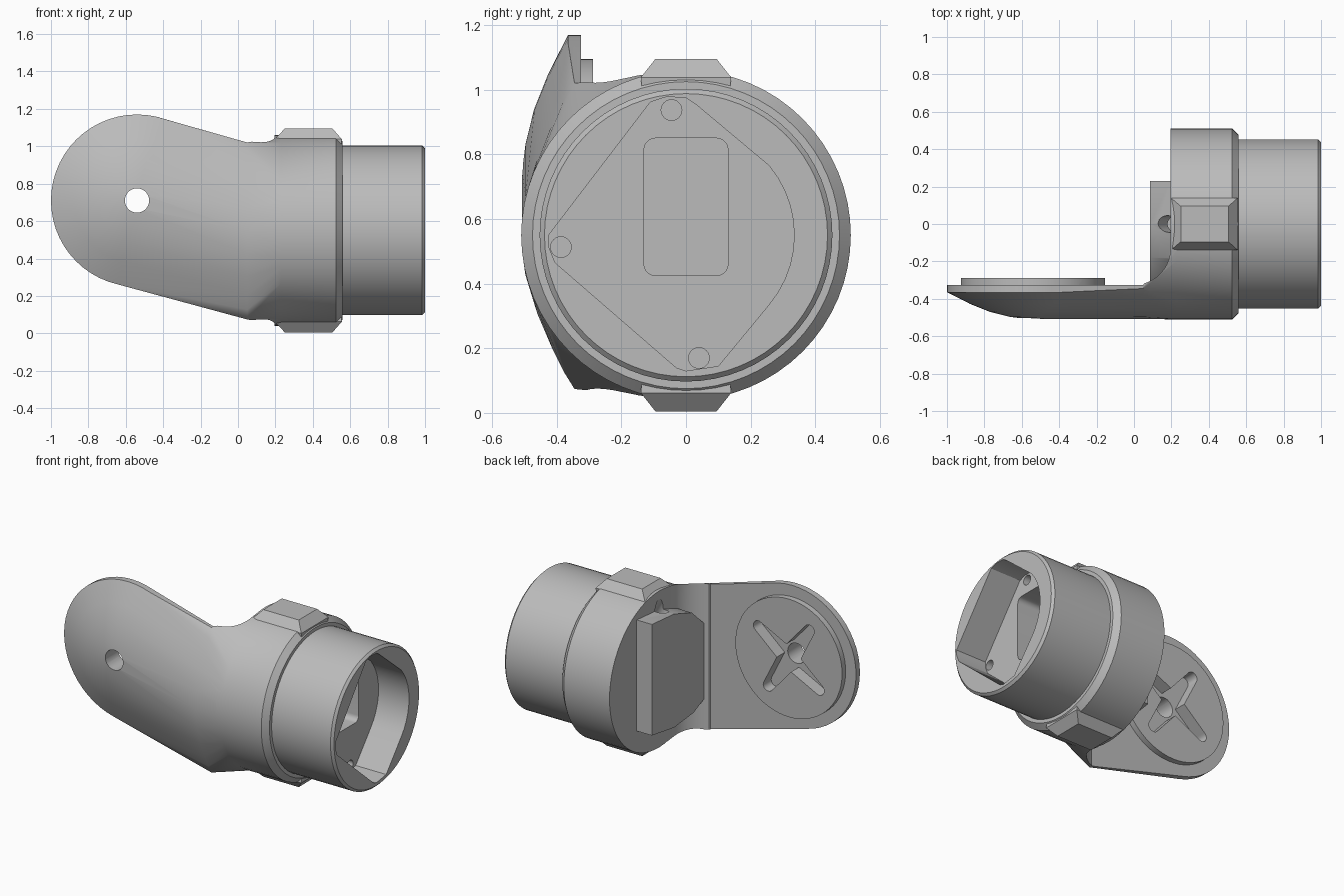
import bpy, bmesh
from math import sin, cos, pi, radians, sqrt
from mathutils import Vector

if "Cube" in bpy.data.objects:
    bpy.data.objects.remove(bpy.data.objects["Cube"])

CZ = 0.55                      # height of the tube axis
HX, HZ = -0.54, 0.71           # centre of the horn mount
BACK = -0.325                  # rear face of the arm

grey = bpy.data.materials.new("plain grey")
grey.use_nodes = True
grey.diffuse_color = (0.5, 0.5, 0.5, 1)
grey.node_tree.nodes["Principled BSDF"].inputs["Base Color"].default_value = (0.5, 0.5, 0.5, 1)


def hull(name, points):
    """Convex solid around the points."""
    bm = bmesh.new()
    for p in points:
        bm.verts.new(p)
    res = bmesh.ops.convex_hull(bm, input=bm.verts)
    spare = [g for g in res["geom_interior"] + res["geom_unused"]
             if isinstance(g, bmesh.types.BMVert)]
    bmesh.ops.delete(bm, geom=list(set(spare)), context="VERTS")
    bmesh.ops.dissolve_limit(bm, angle_limit=0.002, verts=bm.verts, edges=bm.edges)
    bmesh.ops.recalc_face_normals(bm, faces=bm.faces)
    mesh = bpy.data.meshes.new(name)
    bm.to_mesh(mesh)
    bm.free()
    mesh.materials.append(grey)
    ob = bpy.data.objects.new(name, mesh)
    bpy.context.collection.objects.link(ob)
    return ob


def circle(r, u=0, v=0, n=64):
    return [(u + r * cos(2 * pi * i / n), v + r * sin(2 * pi * i / n)) for i in range(n)]


def along_x(profile, a, b):
    return [(x, y, z) for x in (a, b) for y, z in profile]


def along_y(profile, a, b):
    return [(x, y, z) for y in (a, b) for x, z in profile]


def combine(target, tool, operation):
    mod = target.modifiers.new("combine", "BOOLEAN")
    mod.operation, mod.solver, mod.object = operation, "EXACT", tool
    bpy.context.view_layer.objects.active = target
    bpy.ops.object.modifier_apply(modifier=mod.name)
    bpy.data.objects.remove(tool)


def cut(target, points):
    combine(target, hull("cutter", points), "DIFFERENCE")


def ring(r, x):
    return [(x, y, z) for y, z in circle(r, 0, CZ)]


# Collar with chamfered edge, and the narrower tube
body = hull("joint_body", ring(0.51, 0.195) + ring(0.51, 0.525) + ring(0.475, 0.56))
combine(body, hull("tube", ring(0.453, 0.5) + ring(0.453, 0.985) + ring(0.438, 1.0)), "UNION")

# Raised tabs above and below the collar
for s in (1, -1):
    tab = [(x, y, CZ + s * h) for x0, x1, w, h in
           ((0.22, 0.54, 0.12, 0.3), (0.197, 0.555, 0.14, 0.488), (0.25, 0.505, 0.095, 0.545))
           for x in (x0, x1) for y in (-w, w)]
    combine(body, hull("tab", tab), "UNION")

# Domed arm sweeping into the collar
dome = [(x, y, z) for r, y in
        ((0.46, BACK), (0.46, -0.365), (0.335, -0.428), (0.23, -0.47), (0.12, -0.497), (0.04, -0.507))
        for x, z in circle(r, HX, HZ, 56)]
neck = [(0.05, y, 0.547 + s * w) for w, y in
        ((0.473, BACK), (0.473, -0.345), (0.42, -0.378), (0.345, -0.415), (0.24, -0.46),
         (0.12, -0.497), (0.0, -0.508)) for s in (1, -1)]
half_ring = [p for p in ring(0.51, 0.23) if p[1] < 0.01]
arm = hull("arm", dome + neck)
combine(arm, hull("neck", neck + half_ring), "UNION")

# Rounded inside corner between arm and collar
corner = [(0.195 * sin(i * pi / 32), -0.13 - 0.195 * cos(i * pi / 32)) for i in range(17)]
corner += [(0.195, 0.6), (-1.2, 0.6), (-1.2, BACK)]
cut(arm, [(x, y, z) for z in (-0.2, 1.4) for x, y in corner])
combine(body, arm, "UNION")

# Motor housing on the inner face
housing = [(0.23, 0.235), (0.0, 0.2), (-0.2, 0.22), (-0.31, 0.27),
           (-0.31, 0.76), (-0.18, 0.88), (0.0, 0.94), (0.23, 0.96)]
combine(body, hull("housing", along_x(housing, 0.085, 0.25)), "UNION")

# Open pocket in the tube end
pocket = [(-0.11, 0.962), (-0.06, 0.978), (0.0, 0.975), (0.03, 0.955), (-0.425, 0.55),
          (-0.425, 0.515), (-0.405, 0.465), (-0.03, 0.14), (0.0, 0.13), (0.1, 0.145)]
pocket += [(0.335 * cos(a), CZ + 0.335 * sin(a)) for a in
           [radians(d) for d in range(-40, 41, 8)]]
cut(body, along_x(pocket, 0.78, 1.1))

# Rounded rectangular motor slot
slot = [p for u in (-0.095, 0.095) for v in (0.46, 0.815) for p in circle(0.035, u, v, 20)]
cut(body, along_x(slot, 0.11, 0.85))

# Screw holes in the pocket floor
for y, z in ((-0.387, 0.513), (-0.045, 0.937), (0.04, 0.17)):
    cut(body, along_x(circle(0.032, y, z, 24), 0.66, 0.85))

# Slanted cable hole
start, end = Vector((0.27, 0, 0.78)), Vector((0.13, 0, 1.03))
axis = (end - start).normalized()
side = axis.cross(Vector((0, 1, 0)))
cut(body, [c + side * u + Vector((0, v, 0)) for c in (start, end) for u, v in circle(0.045, n=24)])

# Raised horn disc
disc = hull("horn_disc", along_y(circle(0.385, HX, HZ), BACK - 0.02, -0.288))
combine(body, disc, "UNION")

# Four tapered spokes of the recess, then the through hole
for k in range(4):
    a = radians(34 + 90 * k)
    spoke = [(0.0, 0.07), (0.0, -0.07)] + circle(0.036, 0.265, 0, 20)
    spoke = [(HX + u * cos(a) - v * sin(a), HZ + u * sin(a) + v * cos(a)) for u, v in spoke]
    cut(body, along_y(spoke, -0.37, -0.2))
cut(body, along_y(circle(0.065, HX, HZ, 32), -0.7, -0.1))

# Soft shading with crisp edges
bpy.ops.object.select_all(action="DESELECT")
body.select_set(True)
bpy.context.view_layer.objects.active = body
bpy.ops.object.shade_smooth_by_angle(angle=radians(25))
